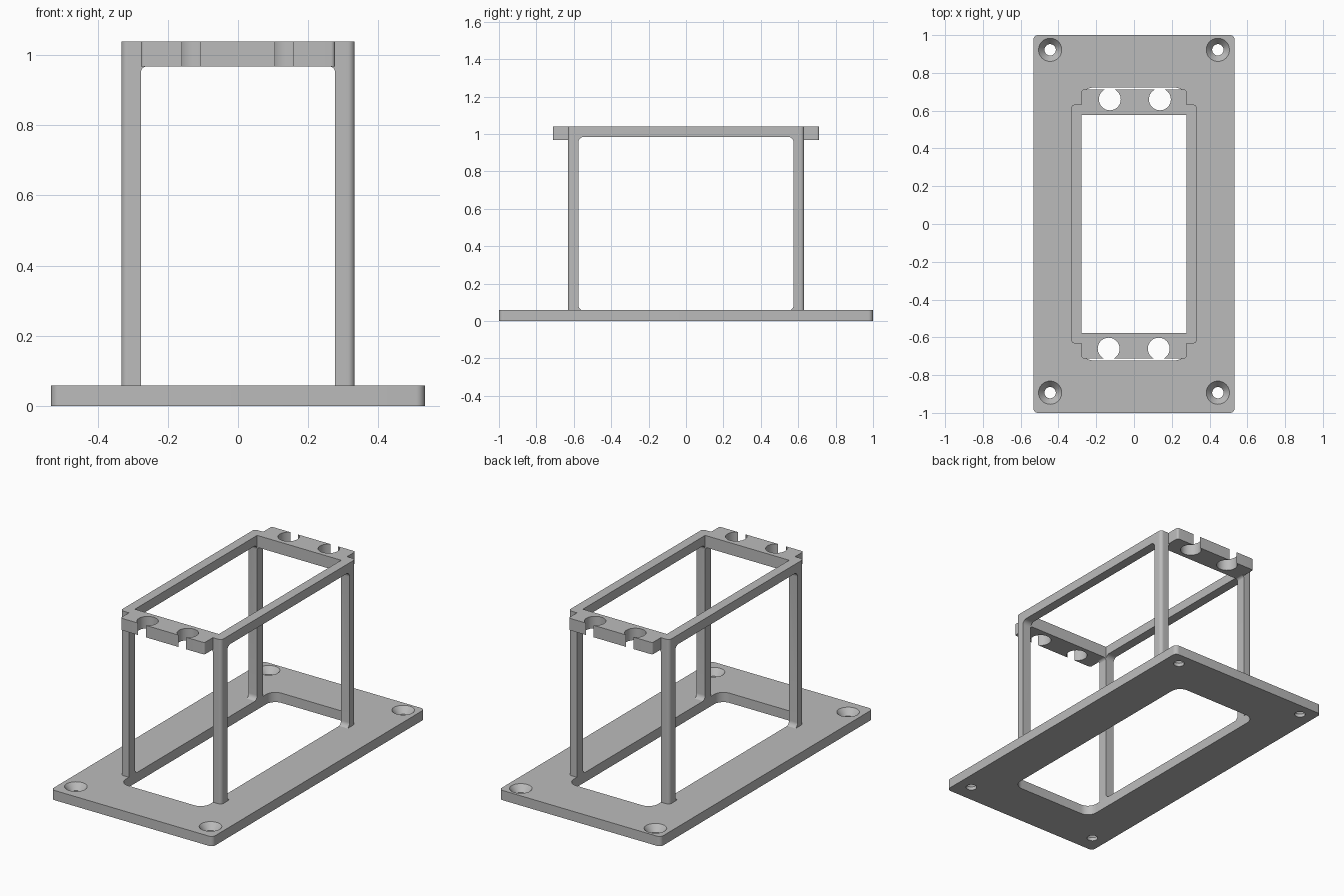
import bpy, bmesh, math
from mathutils import Matrix, Vector

cube = bpy.data.objects.get("Cube")
if cube:
    bpy.data.objects.remove(cube, do_unlink=True)

# One plain grey for the whole bracket
grey = bpy.data.materials.new("plain_grey")
colour = (0.5, 0.5, 0.5, 1)
grey.diffuse_color = colour
grey.use_nodes = True
for node in grey.node_tree.nodes:
    if node.type == 'BSDF_PRINCIPLED':
        node.inputs["Base Color"].default_value = colour
        node.inputs["Roughness"].default_value = 0.6


def make_object(name, bm):
    bmesh.ops.recalc_face_normals(bm, faces=bm.faces)
    mesh = bpy.data.meshes.new(name)
    bm.to_mesh(mesh)
    bm.free()
    obj = bpy.data.objects.new(name, mesh)
    bpy.context.collection.objects.link(obj)
    mesh.materials.append(grey)
    return obj


# Rounded rectangle (u range, v range) extruded over a range along an axis
def prism(name, u, v, w, radius=0, axis='Z', steps=8):
    place = {'Z': lambda a, b, c: (a, b, c),
             'X': lambda a, b, c: (c, a, b),
             'Y': lambda a, b, c: (a, c, b)}[axis]
    outline = []
    for corner, (i, j) in enumerate(((1, 1), (0, 1), (0, 0), (1, 0))):
        cu = u[i] - radius * (2 * i - 1)
        cv = v[j] - radius * (2 * j - 1)
        for s in range(steps + 1 if radius else 1):
            t = (corner + s / steps) * math.pi / 2
            outline.append((cu + radius * math.cos(t), cv + radius * math.sin(t)))
    bm = bmesh.new()
    face = bm.faces.new([bm.verts.new(place(a, b, w[0])) for a, b in outline])
    side = bmesh.ops.extrude_face_region(bm, geom=[face])["geom"]
    moved = [g for g in side if isinstance(g, bmesh.types.BMVert)]
    bmesh.ops.translate(bm, verts=moved, vec=Vector(place(0, 0, w[1] - w[0])))
    return make_object(name, bm)


# Upright cone or cylinder
def round_cutter(x, y, low, high, r_low, r_high):
    bm = bmesh.new()
    bmesh.ops.create_cone(bm, cap_ends=True, segments=40, radius1=r_low,
                          radius2=r_high, depth=high - low,
                          matrix=Matrix.Translation((x, y, (low + high) / 2)))
    return make_object("cutter", bm)


def combine(target, tool, operation='DIFFERENCE'):
    mod = target.modifiers.new("combine", 'BOOLEAN')
    mod.operation, mod.solver, mod.object = operation, 'EXACT', tool
    bpy.context.view_layer.objects.active = target
    bpy.ops.object.modifier_apply(modifier=mod.name)
    bpy.data.objects.remove(tool, do_unlink=True)


def both(a):
    return (-a, a)


plate_top, top = 0.058, 1.039
in_x, in_y = 0.277, 0.576
out_x, out_y, tab_y = 0.333, 0.632, 0.712

# Base plate with a long rounded opening
plate = prism("base_plate", both(0.533), both(1), (0, plate_top), 0.025)
combine(plate, prism("cutter", both(in_x), both(0.722), both(0.5), 0.06))

# Countersunk screw holes in the plate corners
for x in both(0.444):
    for y in (-0.893, 0.922):
        combine(plate, round_cutter(x, y, -0.1, 0.1, 0.03, 0.03))
        combine(plate, round_cutter(x, y, 0.02, plate_top + 0.002, 0.03, 0.063))

# Four-legged frame: a tower with side and end windows cut through
frame = prism("upright_frame", both(out_x), both(out_y), (plate_top, top), 0.02)
combine(frame, prism("cutter", both(in_y), (plate_top - 0.002, 0.984), both(1), 0.03, 'X'))
combine(frame, prism("cutter", both(in_x), (-0.2, 0.968), both(1), 0.017, 'Y'))

# End tabs, then the open shaft down the middle
combine(frame, prism("tabs", both(in_x), both(tab_y), (0.968, top), 0.012), 'UNION')
combine(frame, prism("cutter", both(in_x), both(in_y), both(2)))

# Round holes that break through the outer edge of the tabs
for y, xs in ((-0.66, (-0.134, 0.131)), (0.66, (-0.128, 0.137))):
    for x in xs:
        combine(frame, round_cutter(x, y, 0.9, 1.1, 0.058, 0.058))

# Smooth fillets, sharp edges
for obj in (plate, frame):
    bpy.ops.object.select_all(action='DESELECT')
    obj.select_set(True)
    bpy.context.view_layer.objects.active = obj
    bpy.ops.object.shade_smooth_by_angle(angle=math.radians(30))
